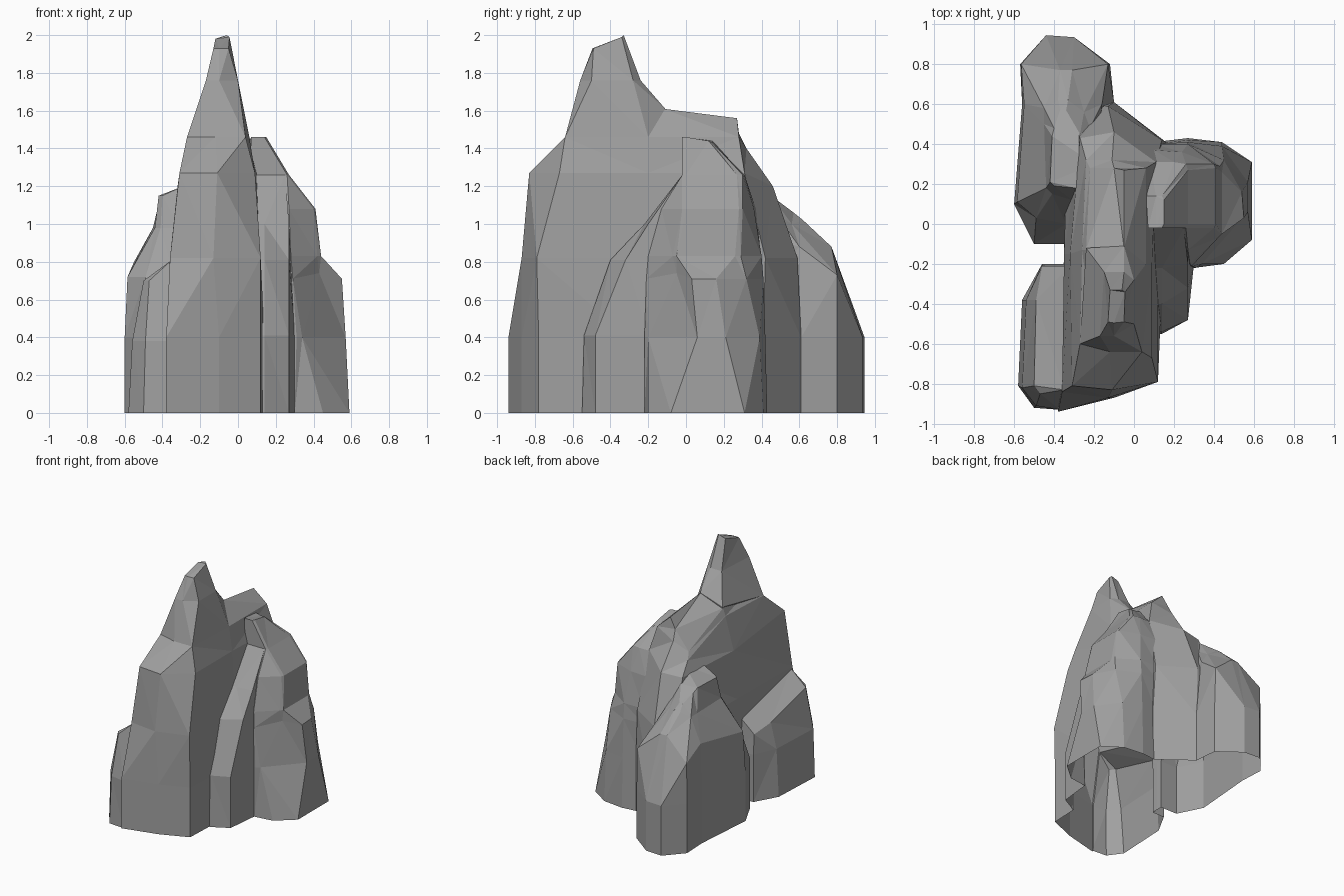
import bpy, bmesh

grey = bpy.data.materials.new("stone_grey")
grey.diffuse_color = (.35, .35, .35, 1)


def rock(name, levels):
    """Loft a faceted column through rings of (x, y[, z]) points, bottom to top."""
    bm = bmesh.new()
    rings = [[bm.verts.new((p[0], p[1], p[2] if len(p) > 2 else z)) for p in pts]
             for z, pts in levels]
    n = len(rings[0])
    for lo, hi in zip(rings, rings[1:]):
        for i in range(n):
            j = (i + 1) % n
            bm.faces.new((lo[i], lo[j], hi[j], hi[i]))
    bm.faces.new(rings[0][::-1])
    bm.faces.new(rings[-1])
    bmesh.ops.triangulate(bm, faces=bm.faces[:])
    bmesh.ops.recalc_face_normals(bm, faces=bm.faces[:])
    me = bpy.data.meshes.new(name)
    bm.to_mesh(me)
    bm.free()
    me.materials.append(grey)
    ob = bpy.data.objects.new(name, me)
    bpy.context.collection.objects.link(ob)
    return ob


# Central wall running front to back
foot = [(-.38, -.94), (-.1, -.87), (.12, -.78), (.14, -.3),
        (.16, .41), (-.1, .61), (-.35, .6), (-.35, -.15)]
ridge = rock("central_ridge", [
    (0, foot),
    (.4, foot),
    (.82, [(-.36, -.84), (-.13, -.87), (.12, -.79), (.12, -.2),
           (.14, .42), (-.13, .59), (-.33, .58), (-.35, -.15)]),
    (1.27, [(-.31, -.81), (-.11, -.83), (.09, -.67), (.09, -.2),
            (.11, .31), (-.1, .46, 1.2), (-.27, .43, 1.19), (-.32, -.15, 1.2)]),
    (1.46, [(-.27, -.6), (-.12, -.64), (.04, -.64), (.06, -.2),
            (.06, .28), (-.11, .32, 1.4), (-.24, .32, 1.28), (-.26, -.13, 1.47)]),
    (1.58, [(-.21, -.5, 1.53), (-.1, -.5, 1.55), (-.04, -.45, 1.55), (-.05, -.12, 1.61),
            (-.05, .27, 1.56), (-.1, .28, 1.48), (-.22, .28, 1.33), (-.24, -.13, 1.53)]),
])

# Pointed summit, its back sloping down onto the ridge
summit = rock("summit", [
    (1.4, [(-.2, -.55), (-.12, -.58), (.02, -.58), (.04, -.2), (-.06, -.13), (-.22, -.14)]),
    (1.46, [(-.27, -.6), (-.12, -.64), (.04, -.64),
            (.06, -.2), (-.05, -.11, 1.61), (-.24, -.12, 1.54)]),
    (1.76, [(-.17, -.56), (-.1, -.56), (0, -.5), (0, -.28), (-.05, -.24), (-.15, -.24)]),
    (1.93, [(-.13, -.49), (-.1, -.495), (-.05, -.49),
            (-.045, -.34, 1.99), (-.06, -.33, 2.0), (-.12, -.33, 1.98)]),
])

# Low sloping slab on the front left
slab = rock("left_slab", [
    (0, [(-.58, -.81), (-.5, -.92), (-.37, -.93), (-.3, -.2), (-.46, -.2), (-.56, -.38)]),
    (.38, [(-.56, -.82), (-.49, -.91), (-.37, -.93), (-.3, -.2), (-.46, -.2), (-.54, -.38)]),
    (.7, [(-.5, -.81), (-.47, -.85), (-.35, -.83, .81), (-.32, -.21, .66),
          (-.46, -.21, .54), (-.49, -.38, .58)]),
])

# Column at the back left with a stepped top
base = [(-.1, .61), (-.12, .8), (-.3, .935), (-.44, .945), (-.57, .8),
        (-.56, .6), (-.6, .1), (-.5, -.1), (-.34, -.1), (-.2, .2)]
column = rock("back_column", [
    (0, base),
    (.4, base),
    (.72, [(-.16, .6, .88), (-.13, .8, .73), (-.31, .77, .88), (-.37, .77, .88), (-.565, .8),
           (-.55, .6, .8), (-.585, .11), (-.49, .03), (-.34, 0), (-.2, .2, .9)]),
    (.98, [(-.22, .48, 1.05), (-.25, .56, 1.0), (-.33, .62, 1.02), (-.38, .62, 1.01),
           (-.45, .58), (-.45, .5), (-.44, .18), (-.41, .15), (-.31, .12), (-.2, .25)]),
    (1.15, [(-.22, .42), (-.27, .45), (-.34, .57, 1.06), (-.37, .57, 1.06),
            (-.4, .48, 1.12), (-.41, .44), (-.42, .21), (-.4, .19),
            (-.29, .18, 1.2), (-.2, .3, 1.22)]),
])

# Rounded lobe on the right
lobe = rock("right_lobe", [
    (0, [(.3, -.22), (.45, -.2), (.59, -.08), (.59, .31),
         (.44, .41), (.27, .43), (.1, .41), (.1, -.22)]),
    (.4, [(.31, -.22), (.34, -.2), (.57, .06), (.57, .21),
          (.44, .39), (.27, .42), (.1, .4), (.1, -.22)]),
    (.71, [(.29, -.21), (.43, -.05, .74), (.55, .03), (.54, .16),
           (.45, .32), (.27, .41), (.1, .4), (.1, -.2)]),
    (.83, [(.28, -.2), (.42, -.07), (.44, -.05), (.44, .26),
           (.43, .29), (.27, .4), (.1, .4), (.1, -.2)]),
    (1.08, [(.27, -.13), (.4, -.02), (.41, 0), (.41, .28),
            (.4, .3), (.24, .36), (.1, .37), (.1, -.13)]),
    (1.26, [(.24, -.02), (.26, -.02), (.27, 0), (.27, .27),
            (.26, .3), (.2, .31), (.08, .31), (.07, -.02)]),
    (1.46, [(.11, -.02), (.14, -.02), (.15, 0), (.15, .12, 1.44),
            (.14, .14, 1.43), (.11, .14, 1.43), (.06, .14, 1.44), (.07, -.02)]),
])

# Leaning buttress between the ridge and the lobe
buttress = rock("buttress", [
    (0, [(.08, -.55), (.14, -.55), (.27, -.48), (.3, -.2), (.08, -.1)]),
    (.41, [(.08, -.54), (.14, -.54), (.27, -.48), (.3, -.2), (.08, -.1)]),
    (.81, [(.08, -.4), (.14, -.4), (.27, -.32), (.28, -.18), (.08, -.05)]),
    (1.0, [(.08, -.22), (.14, -.22), (.27, -.2), (.27, -.1), (.08, 0)]),
    (1.26, [(.08, -.02), (.13, -.02), (.25, -.02), (.25, .05), (.08, .08)]),
])

# Fuse the parts into one outer shell
for part in (summit, slab, column, lobe, buttress):
    mod = ridge.modifiers.new("fuse", 'BOOLEAN')
    mod.operation, mod.solver, mod.object = 'UNION', 'EXACT', part
    mod.use_self = True
    dg = bpy.context.evaluated_depsgraph_get()
    fused = bpy.data.meshes.new_from_object(ridge.evaluated_get(dg))
    ridge.modifiers.clear()
    if len(fused.vertices) > len(ridge.data.vertices):
        ridge.data = fused
        bpy.data.objects.remove(part)

# The shell is open underneath
for ob in list(bpy.context.collection.objects):
    bm = bmesh.new()
    bm.from_mesh(ob.data)
    under = [f for f in bm.faces if all(v.co.z < .001 for v in f.verts)]
    bmesh.ops.delete(bm, geom=under, context='FACES')
    bm.to_mesh(ob.data)
    bm.free()
ridge.name = "rock_formation"
